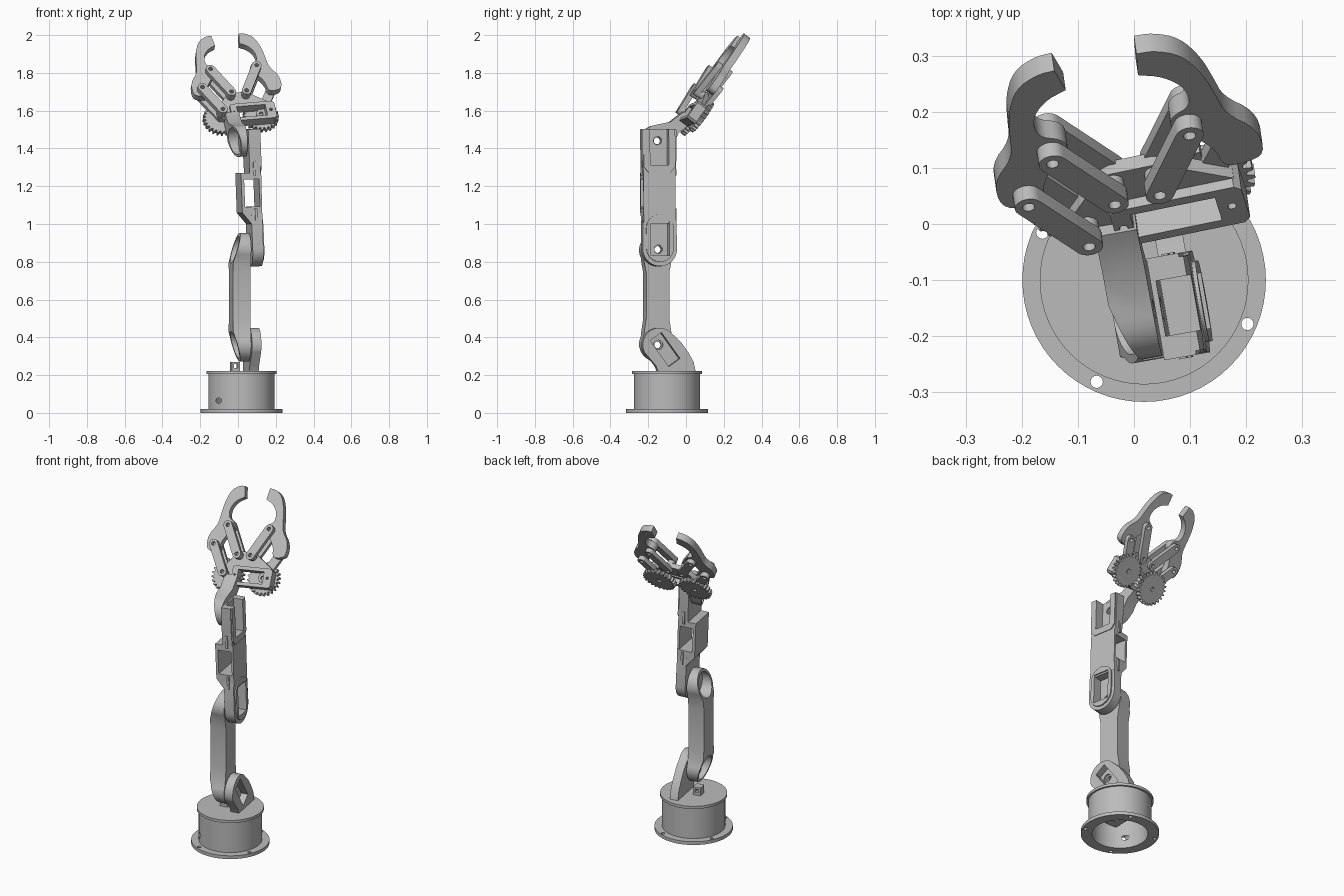
import bpy, bmesh
from math import sin, cos, pi, radians
from mathutils import Matrix, Vector

if "Cube" in bpy.data.objects:
    bpy.data.objects.remove(bpy.data.objects["Cube"])

grey = bpy.data.materials.new("light_grey")
grey.use_nodes = True
grey.diffuse_color = (0.5, 0.5, 0.5, 1)
grey.node_tree.nodes["Principled BSDF"].inputs["Base Color"].default_value = (0.5, 0.5, 0.5, 1)
parts = []

# Frames map (across, up, depth) of a flat outline into the model
BASE = Matrix.Translation((0.018, -0.10, 0))
ARM = BASE @ Matrix.Rotation(radians(10), 4, 'Z')
PIVOT_Y, SHOULDER, ELBOW, WRIST = -0.055, 0.36, 0.865, 1.44
LEAN = (ARM @ Matrix.Translation((0, 0, ELBOW)) @ Matrix.Rotation(radians(-2.2), 4, 'Y')
        @ Matrix.Translation((0, 0, -ELBOW)))
SIDE = Matrix(((0, 0, 1, 0), (1, 0, 0, 0), (0, 1, 0, 0), (0, 0, 0, 1)))
FRONT = Matrix(((1, 0, 0, 0), (0, 0, 1, 0), (0, 1, 0, 0), (0, 0, 0, 1)))
U = Vector((0.975, 0.2, 0.08)).normalized()
N = U.cross(Vector((-0.18, 0.565, 0.80))).normalized()
V = N.cross(U)
GRIP = Matrix((U, V, N)).transposed().to_4x4()
GRIP.translation = (0.006, 0.042, 1.705)


def prism(name, pts, lo, hi, frame):
    """Extrude a flat outline between two depths."""
    bm = bmesh.new()
    rings = [[bm.verts.new(frame @ Vector((a, b, d))) for a, b in pts] for d in (lo, hi)]
    for ring in rings:
        bm.faces.new(ring)
    for i in range(len(pts)):
        j = (i + 1) % len(pts)
        bm.faces.new((rings[0][i], rings[0][j], rings[1][j], rings[1][i]))
    bmesh.ops.recalc_face_normals(bm, faces=bm.faces)
    mesh = bpy.data.meshes.new(name)
    bm.to_mesh(mesh)
    bm.free()
    mesh.materials.append(grey)
    obj = bpy.data.objects.new(name, mesh)
    bpy.context.scene.collection.objects.link(obj)
    parts.append(obj)
    return obj


def arc(cx, cy, r, a0, a1, n=20):
    return [(cx + r * cos(radians(a0 + (a1 - a0) * i / n)),
             cy + r * sin(radians(a0 + (a1 - a0) * i / n))) for i in range(n + 1)]


def circle(cx, cy, r, n=32):
    return arc(cx, cy, r, 0, 360, n)[:-1]


def rect(x0, x1, y0, y1):
    return [(x0, y0), (x1, y0), (x1, y1), (x0, y1)]


def stadium(p, q, r):
    a = math_angle(p, q)
    return arc(*p, r, a + 90, a + 270, 12) + arc(*q, r, a - 90, a + 90, 12)


def math_angle(p, q):
    d = Vector(q) - Vector(p)
    return -Vector((1, 0)).angle_signed(d) * 180 / pi


def smooth(pts, times=2):
    """Round an open outline by cutting its corners, ends kept."""
    for _ in range(times):
        out = [pts[0]]
        for (a, b), (c, d) in zip(pts, pts[1:]):
            out += [(a * .75 + c * .25, b * .75 + d * .25), (a * .25 + c * .75, b * .25 + d * .75)]
        pts = out + [pts[-1]]
    return pts


def cut(objs, cutters):
    """Subtract the cutters from each object, then remove the cutters."""
    for obj in objs:
        for c in cutters:
            mod = obj.modifiers.new("cut", 'BOOLEAN')
            mod.operation, mod.object, mod.solver = 'DIFFERENCE', c, 'EXACT'
        bpy.context.view_layer.update()
        deps = bpy.context.evaluated_depsgraph_get()
        mesh = bpy.data.meshes.new_from_object(obj.evaluated_get(deps))
        obj.modifiers.clear()
        obj.data = mesh
    for c in cutters:
        parts.remove(c)
        bpy.data.objects.remove(c)


# Round base: flange, hollow drum, cap and inner motor frame
flange = prism("base_flange", circle(0, 0, .217, 64), 0, .02, BASE)
drum = prism("base_drum", circle(0, 0, .175, 64), .01, .208, BASE)
cut([flange, drum], [prism("hollow", circle(0, 0, .155, 64), -.05, .195, BASE)])
screws = [(.2 * cos(radians(a)), .2 * sin(radians(a))) for a in (-23, 67, 155, 245)]
cut([flange], [prism("screw_hole", circle(x, y, .011, 16), -.05, .05, BASE) for x, y in screws])
prism("base_cap", circle(0, 0, .186, 64), .206, .222, BASE)
motor_frame = prism("base_motor_frame", rect(-.08, .08, -.13, .13), .13, .2, BASE)
cut([motor_frame], [prism("slot", rect(-.04, .04, -.08, .08), .1, .19, BASE)])
cut([drum], [prism("cable_hole", circle(-.12, .065, .015, 16), -.2, 0, BASE @ FRONT)])
lug = prism("cable_lug", rect(-.055, -.01, .215, .27), -.02, .03, ARM @ FRONT)
cut([lug], [prism("lug_hole", rect(-.043, -.022, .238, .258), -.1, .1, ARM @ FRONT)])

# Shoulder bracket with slanted motor pocket
shape = arc(PIVOT_Y, SHOULDER, .09, 205, 40, 24)
shape += [(.06, .375), (.10, .32), (.128, .27), (.14, .215), (-.06, .215), (-.075, .25)]
bracket = prism("shoulder_bracket", shape, .032, .082, ARM @ SIDE)
slant = (ARM @ SIDE @ Matrix.Translation((-.025, .335, 0)) @ Matrix.Rotation(radians(-54), 4, 'Z'))
cut([bracket], [prism("pocket", rect(-.085, .085, -.037, .037), .042, .2, slant),
                prism("horn_hole", circle(PIVOT_Y, SHOULDER, .025), -.1, .2, ARM @ SIDE)])


def end_cuts(z, way, x0, x1, frame):
    """Slanted outer face, round recess and shaft hole for a link end."""
    wedge = [(x0 - .03, z - way * .07), (x0, z - way * .07), (x0 + .05, z + way * .1),
             (x0 + .05, z + way * .2), (x0 - .03, z + way * .2)]
    return [prism("wedge", wedge, -.4, .4, frame @ FRONT),
            prism("recess", circle(PIVOT_Y, z, .072), x0 - .1, x1 - .022, frame @ SIDE),
            prism("shaft_hole", circle(PIVOT_Y, z, .018), x0 - .1, x1 + .1, frame @ SIDE)]


# Lower link: waisted bar with a cup at each end
waist = .062
shape = arc(PIVOT_Y, SHOULDER, .088, 150, 390)
shape += [(PIVOT_Y + waist, .50), (PIVOT_Y + waist, .74)]
shape += arc(PIVOT_Y, ELBOW, .088, -30, 210) + [(PIVOT_Y - waist, .74), (PIVOT_Y - waist, .50)]
link = prism("lower_link", shape, -.066, .028, ARM @ SIDE)
cut([link], end_cuts(SHOULDER, -1, -.066, .028, ARM) + end_cuts(ELBOW, 1, -.066, .028, ARM))

# Forearm: long body, raised motor rims, boxed middle with a window
S = LEAN @ SIDE
y = PIVOT_Y
shape = arc(y, ELBOW, .092, 180, 360)
shape += [(y + .09, 1.0), (y + .082, 1.1), (y + .084, 1.25), (y + .092, 1.34), (y + .092, 1.5)]
shape += [(y - .092, 1.5), (y - .092, 1.34), (y - .084, 1.25), (y - .082, 1.1), (y - .09, 1.0)]
forearm = prism("forearm", shape, .035, .093, S)
lower_rim = prism("elbow_motor_rim", stadium((y, .868), (y, .975), .073), .09, .101, S)
upper_rim = prism("wrist_motor_rim", [(y - .085, 1.5), (y - .085, 1.30), (y - .06, 1.27),
                                      (y + .06, 1.27), (y + .085, 1.30), (y + .085, 1.5)], .09, .101, S)
block = prism("forearm_middle_box", [(.035, 1.0), (.094, 1.0), (.097, 1.27), (-.012, 1.27), (-.012, 1.06)],
              y - .086, y + .086, LEAN @ FRONT)
cut([forearm, lower_rim, upper_rim],
    [prism("pocket", rect(y - .05, y + .05, .83, 1.01), .045, .2, S),
     prism("pocket", rect(y - .05, y + .05, 1.31, 1.6), .045, .2, S),
     prism("horn_hole", circle(y, ELBOW, .022), 0, .2, S),
     prism("horn_hole", circle(y, WRIST, .022), 0, .2, S)])
cut([forearm, block], [prism("window", rect(.004, .084, 1.09, 1.235), -.4, .4, LEAN @ FRONT)])
for side in (-1, 1):
    for z in (1.05, 1.30):
        prism("forearm_rib", rect(.055, .068, z - .045, z + .03), y + side * .07, y + side * .095, LEAN @ FRONT)

# Wrist link: cup at the pivot and a narrow neck up to the gripper
bend = (LEAN @ Matrix.Translation((0, PIVOT_Y, WRIST)) @ Matrix.Rotation(radians(-53), 4, 'X')
        @ Matrix.Translation((0, -PIVOT_Y, 0)))
shape = arc(y, 0, .084, 150, 390) + [(y + .036, .12), (y + .036, .21), (y - .036, .21), (y - .036, .12)]
wrist = prism("wrist_link", shape, -.045, .031, bend @ SIDE)
cut([wrist], end_cuts(0, -1, -.045, .031, bend))

# Gripper palm and motor mount
palm = [(-.06, -.165), (.17, -.165), (.17, -.06), (.062, .015), (.04, .026),
        (-.04, .026), (-.062, .015), (-.13, -.08), (-.13, -.125), (-.10, -.14)]
palm = prism("palm_plate", palm, -.078, -.05, GRIP)
mount = [(-.06, -.16), (-.05, -.17), (.168, -.17), (.18, -.158), (.18, -.072), (.168, -.06), (-.05, -.06), (-.06, -.07)]
mount = prism("gripper_motor_mount", mount, -.085, -.03, GRIP)
cut([palm, mount], [prism("slot", rect(-.025, .13, -.15, -.08), -.2, .1, GRIP)])
cut([mount], [prism("screw_hole", circle(u, -.115, .008, 12), -.06, .1, GRIP) for u in (-.043, .155)])


def bar(name, p, q, lo, hi):
    obj = prism(name, stadium(p, q, .025), lo, hi, GRIP)
    cut([obj], [prism("pin_hole", circle(*c, .011, 16), lo - .1, hi + .1, GRIP) for c in (p, q)])


# Gears, parallel links and curved fingers, mirrored left and right
jaw = [(.066, .328), (.108, .308), (.140, .262), (.140, .205), (.098, .185), (.092, .145), (.118, .125),
       (.158, .065), (.162, .008), (.20, .004), (.242, .02), (.24, .10), (.195, .16),
       (.188, .22), (.178, .29), (.152, .36), (.108, .39), (.075, .392)]
for s, side in ((1, "left"), (-1, "right")):
    inner, knuckle = (s * .041, 0), (s * .125, .158)
    gear_pin, heel = (s * .108, -.108), (s * .19, .045)
    prism(side + "_finger", [(s * u, v) for u, v in smooth(jaw)], -.07, -.03, GRIP)
    bar(side + "_inner_link", inner, knuckle, -.03, 0)
    bar(side + "_inner_back_link", inner, knuckle, -.095, -.07)
    bar(side + "_gear_arm", gear_pin, heel, -.098, -.072)
    if s < 0:
        bar(side + "_outer_link", gear_pin, heel, -.03, 0)
        prism("gear_post", circle(*gear_pin, .022), -.1, -.03, GRIP)
    prism("inner_post", circle(*inner, .022), -.08, -.03, GRIP)
    teeth = 24
    rim = [(gear_pin[0] + r * cos((k + o) * 2 * pi / teeth), gear_pin[1] + r * sin((k + o) * 2 * pi / teeth))
           for k in range(teeth) for o, r in ((0, .082), (.3, .082), (.45, .096), (.75, .096))]
    gear = prism(side + "_gear", rim, -.112, -.086, GRIP)
    cut([gear], [prism("pin_hole", circle(*gear_pin, .012, 16), -.2, -.095, GRIP)])

# Smooth the round surfaces, keep hard edges
bpy.ops.object.select_all(action='DESELECT')
for obj in parts:
    obj.select_set(True)
bpy.context.view_layer.objects.active = parts[0]
bpy.ops.object.shade_smooth_by_angle(angle=radians(30))
